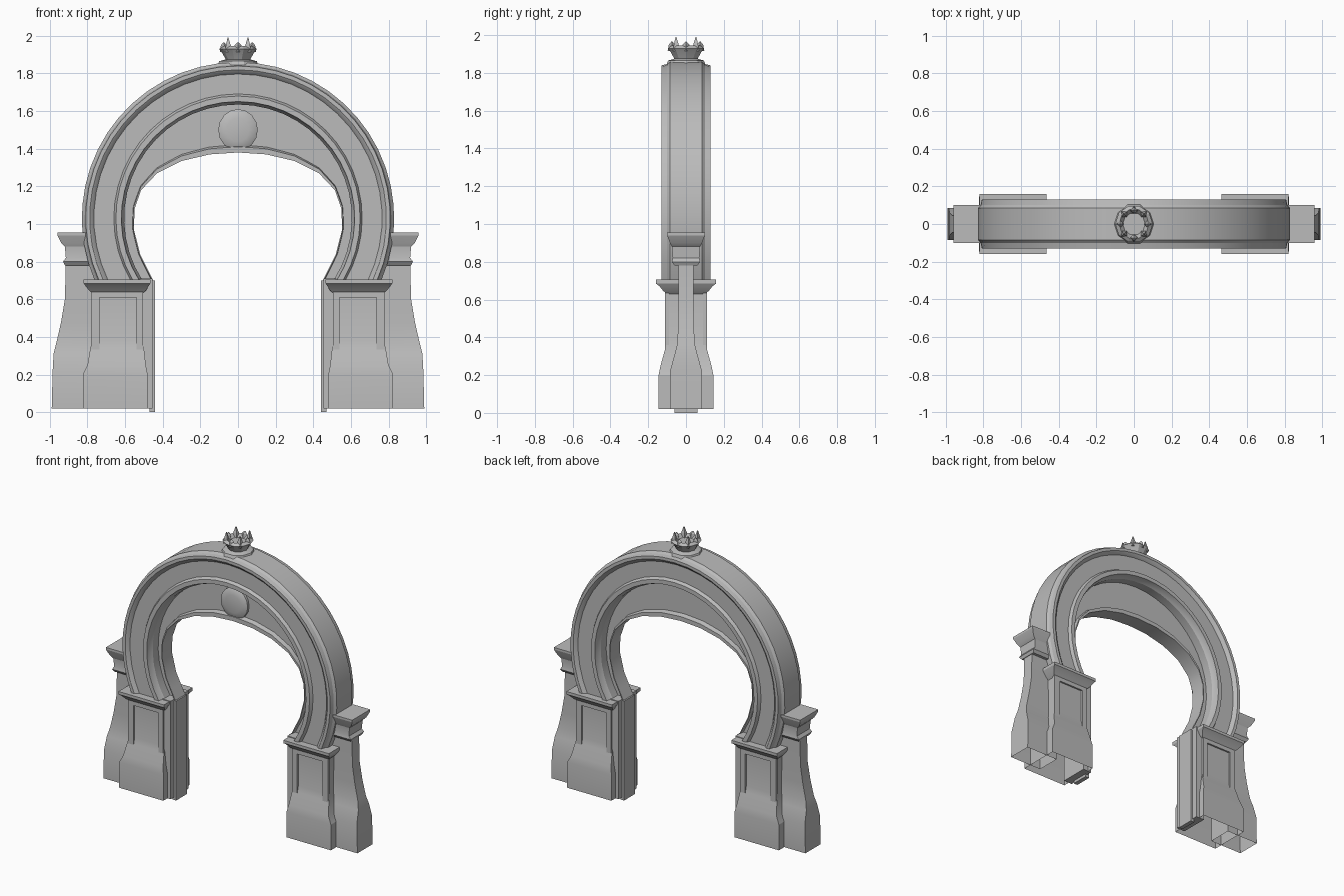
import bpy, bmesh, math
from math import sin, cos, radians, tau

cube = bpy.data.objects.get("Cube")
if cube:
    bpy.data.objects.remove(cube)

stone = bpy.data.materials.new("grey stone")
stone.use_nodes = True
GREY = (0.5, 0.5, 0.5, 1)
stone.diffuse_color = GREY
stone.node_tree.nodes["Principled BSDF"].inputs["Base Color"].default_value = GREY


def finish(name, bm, smooth=30):
    bmesh.ops.recalc_face_normals(bm, faces=bm.faces)
    mesh = bpy.data.meshes.new(name)
    bm.to_mesh(mesh)
    bm.free()
    mesh.materials.append(stone)
    obj = bpy.data.objects.new(name, mesh)
    bpy.context.collection.objects.link(obj)
    if smooth:
        bpy.ops.object.select_all(action="DESELECT")
        obj.select_set(True)
        bpy.context.view_layer.objects.active = obj
        bpy.ops.object.shade_smooth_by_angle(angle=radians(smooth))
    return obj


def skin(bm, loops, cap_start=True, cap_end=True):
    """Join a series of closed loops of points with quads."""
    rows = [[bm.verts.new(p) for p in loop] for loop in loops]
    n = len(rows[0])
    for a, b in zip(rows, rows[1:]):
        for i in range(n):
            j = (i + 1) % n
            bm.faces.new((a[i], a[j], b[j], b[i]))
    if cap_start:
        bm.faces.new(rows[0])
    if cap_end:
        bm.faces.new(rows[-1])


def stack(name, side, rects, open_base=False):
    """Loft rectangles (x_in, x_out, half depth, z), mirrored by side."""
    bm = bmesh.new()
    skin(bm, [[(side * x, y, z) for x, y in ((a, -h), (b, -h), (b, h), (a, h))]
              for a, b, h, z in rects], cap_start=not open_base)
    return finish(name, bm, 20)


def box(name, x, y, z):
    bm = bmesh.new()
    skin(bm, [[(x[0], y[0], h), (x[1], y[0], h), (x[1], y[1], h), (x[0], y[1], h)] for h in z])
    return finish(name, bm, 0)


def arc(radius, start):
    def at(t):
        a = radians(start + t * (180 - 2 * start))
        return radius * cos(a), 1.03 + radius * sin(a)
    return at


# Flattened opening below the crescent panel, right half mirrored
HALF = [(.45, .7), (.52, .84), (.553, .97), (.55, 1.08), (.515, 1.18),
        (.43, 1.27), (.3, 1.335), (.15, 1.37), (0, 1.38)]
OPENING = HALF + [(-x, z) for x, z in reversed(HALF[:-1])]


def opening(t):
    f = t * (len(OPENING) - 1)
    i = min(int(f), len(OPENING) - 2)
    (x0, z0), (x1, z1) = OPENING[i], OPENING[i + 1]
    return x0 + (x1 - x0) * (f - i), z0 + (z1 - z0) * (f - i)


def sweep(name, half_section, inner, outer, steps=32):
    """Sweep a symmetric section (share of inner-to-outer, y) along the arch."""
    section = half_section + [(u, -y) for u, y in reversed(half_section)]
    loops = []
    for k in range(steps + 1):
        (xi, zi), (xo, zo) = inner(k / steps), outer(k / steps)
        loops.append([(xi + (xo - xi) * u, y, zi + (zo - zi) * u) for u, y in section])
    bm = bmesh.new()
    skin(bm, loops)
    return finish(name, bm, 25)


# Moulded horseshoe ring with raised rims
inner_edge, outer_edge = arc(.605, -33), arc(.83, -23.5)
sweep("arch_ring", [(0, .085), (.05, .105), (.07, .13), (.2, .13), (.25, .108), (.72, .108),
                    (.77, .122), (.82, .13), (.91, .13), (.94, .1), (1, .085)],
      inner_edge, outer_edge)

# Crescent panel with a moulded lower lip
sweep("crescent_panel", [(0, .055), (.12, .055), (.16, .025), (1.03, .025)], opening, inner_edge)

# Oval medallion on the front of the panel
bm = bmesh.new()
skin(bm, [[(r * cos(tau * i / 16), y, 1.5 + 1.05 * r * sin(tau * i / 16)) for i in range(16)]
          for r, y in ((.105, -.02), (.105, -.042), (.092, -.05), (.06, -.058))])
finish("medallion", bm)

for side, label in ((1, "left"), (-1, "right")):
    # Pedestal with flared foot and projecting cap
    stack(label + "_pedestal", side, [
        (.48, .825, .145, .02), (.48, .825, .145, .2), (.49, .80, .135, .25), (.50, .785, .11, .34),
        (.51, .775, .1, .38), (.51, .775, .1, .63), (.49, .79, .12, .645), (.475, .81, .14, .67),
        (.465, .82, .16, .685), (.465, .82, .16, .705)], open_base=True)
    # Raised frame on both faces of the pedestal
    for face, place in ((-1, "front"), (1, "back")):
        y = sorted((face * .09, face * .112))
        for part, xs, zs in (("inner", (.505, .54), (.33, .64)), ("outer", (.735, .78), (.33, .64)),
                             ("upper", (.54, .735), (.61, .64))):
            box(f"{label}_{place}_{part}_frame", sorted(side * x for x in xs), y, zs)
    # Layered jamb lining the opening
    box(label + "_jamb", sorted((side * .455, side * .52)), (-.1, .1), (.02, .71))
    box(label + "_jamb_bead", sorted((side * .44, side * .47)), (-.06, .06), (0, .7))
    # Curved side buttress
    stack(label + "_buttress", side, [
        (.74, .99, .085, .02), (.74, .985, .085, .22), (.74, .98, .06, .31), (.74, .965, .045, .37),
        (.74, .94, .042, .48), (.74, .92, .04, .6), (.74, .915, .04, .8)], open_base=True)
    # Buttress capital
    stack(label + "_buttress_cap", side, [
        (.74, .92, .06, .78), (.74, .93, .075, .8), (.74, .915, .07, .82), (.74, .92, .075, .88),
        (.74, .94, .085, .9), (.74, .96, .1, .94), (.74, .96, .1, .955)])

# Round finial base
bm = bmesh.new()
skin(bm, [[(r * cos(tau * i / 10), r * sin(tau * i / 10), z) for i in range(10)]
          for r, z in ((.11, 1.84), (.1, 1.865), (.065, 1.875), (.085, 1.91), (.1, 1.93),
                       (.08, 1.945), (.06, 1.92))])
finish("finial", bm, 20)

# Ring of leaf points around the finial
bm = bmesh.new()
for i in range(8):
    a = tau * i / 8
    tip = 1.99 if i % 2 else 1.965
    skin(bm, [[((.075 + du) * cos(a + da), (.075 + du) * sin(a + da), z)
               for du, da in ((-w, 0), (0, 1.5 * w / .1), (w, 0), (0, -1.5 * w / .1))]
              for w, z in ((.022, 1.915), (.016, 1.95), (.003, tip))])
finish("finial_leaves", bm, 0)
